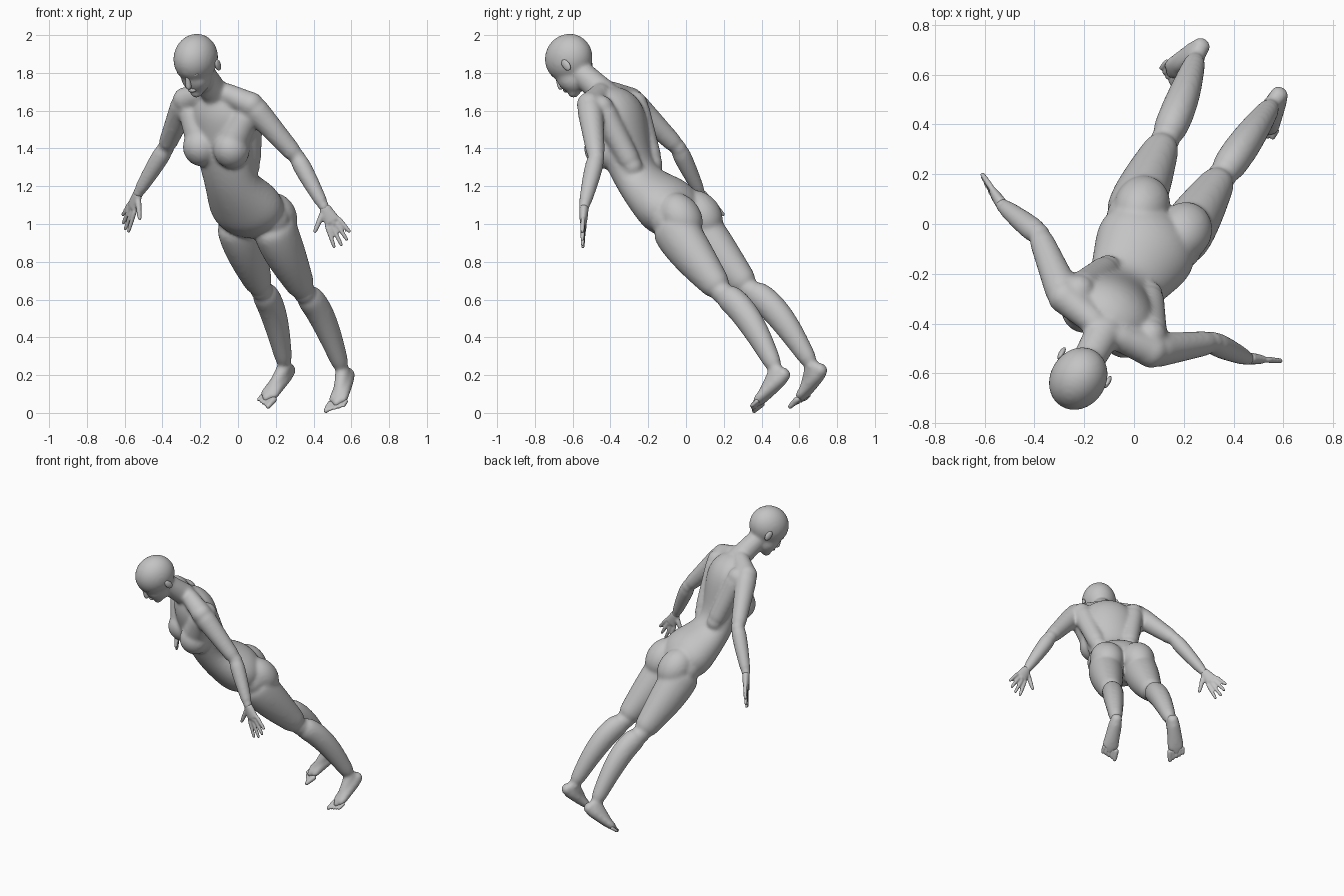
import bpy, bmesh, math
from mathutils import Vector, Matrix

old = bpy.data.objects.get("Cube")
if old:
    bpy.data.objects.remove(old, do_unlink=True)

SIDES = 12
STEPS = 6
trunk = bmesh.new()   # large soft forms
detail = bmesh.new()  # hands, toes and facial features


def mix(start, end, amount):
    return start + (end - start) * amount


def loft(bm, centres, widths, depths, width_axis):
    """Skin elliptical rings set square to a path of centres."""
    rings = []
    last = len(centres) - 1
    for i, centre in enumerate(centres):
        tangent = (centres[min(i + 1, last)] - centres[max(i - 1, 0)]).normalized()
        across = (width_axis - tangent * width_axis.dot(tangent)).normalized()
        deep = tangent.cross(across)
        ring = []
        for k in range(SIDES):
            angle = math.tau * k / SIDES
            offset = across * math.cos(angle) * widths[i] + deep * math.sin(angle) * depths[i]
            ring.append(bm.verts.new(centre + offset))
        rings.append(ring)
    for lower, upper in zip(rings, rings[1:]):
        for k in range(SIDES):
            following = (k + 1) % SIDES
            bm.faces.new((lower[k], lower[following], upper[following], upper[k]))
    bm.faces.new(rings[0])
    bm.faces.new(rings[-1])


def ball(bm, centre, radii):
    """Ellipsoid."""
    place = Matrix.Translation(centre) @ Matrix.Diagonal((*radii, 1))
    bmesh.ops.create_uvsphere(bm, u_segments=16, v_segments=10, radius=1, matrix=place)


def limb(bm, start, end, thick, thin, bulge=0, bow=0, flat=(1, 1), width_axis=Vector((1, 0, 0))):
    """Tapered segment with round ends, a muscle bulge near its start and a backward bow."""
    centres, widths, depths = [], [], []
    for i in range(STEPS + 1):
        along = i / STEPS
        swell = math.sin(math.pi * along ** .7)
        width = mix(thick, thin, along) + bulge * swell
        centres.append(mix(start, end, along) + Vector((0, bow * swell, 0)))
        widths.append(width)
        depths.append(width * mix(*flat, along))
    loft(bm, centres, widths, depths, width_axis)
    for point, radius, squash in ((start, thick, flat[0]), (end, thin, flat[1])):
        ball(bm, point, [radius * min(1, squash) * .94] * 3)


# Joints of the left side
shoulder = Vector((.205, .02, 1.875))
elbow = Vector((.41, -.03, 1.57))
wrist = Vector((.58, -.175, 1.365))
hip = Vector((.11, -.06, 1.14))
knee = Vector((.135, -.055, .63))
ankle = Vector((.18, -.05, .09))
heel = Vector((.185, -.03, .045))
foot_ball = Vector((.22, -.24, .028))

# Arm with its shoulder slope, chest muscle and back muscle
limb(trunk, Vector((.03, .04, 1.94)), shoulder, .055, .07)
limb(trunk, shoulder, elbow, .075, .049)
limb(trunk, elbow, wrist, .049, .033, bulge=.006)
limb(trunk, Vector((.18, 0, 1.83)), Vector((.1, -.1, 1.72)), .07, .09)
limb(trunk, Vector((.17, .05, 1.83)), Vector((.1, -.05, 1.5)), .07, .06)

# Palm, its broad side facing forward and in
reach = (Vector((.69, -.257, 1.19)) - wrist).normalized()
inward = Vector((-.8, -.6, 0))
spread = (inward - reach * inward.dot(reach)).normalized()
knuckles = wrist + reach * .1
limb(detail, wrist, knuckles, .031, .047, flat=(.8, .4), width_axis=spread)

# Four fingers, the middle one longest, and the thumb
for i in range(4):
    step = 1.5 - i
    root = knuckles + spread * step * .025
    length = .12 - .01 * (i - 1) ** 2
    limb(detail, root, root + (reach + spread * step * .12) * length, .0135, .011)
thumb_root = wrist + reach * .03 + spread * .025
limb(detail, thumb_root, thumb_root + (reach * .6 + spread * .8) * .1, .018, .012)

# Leg
limb(trunk, hip, knee, .11, .066, bulge=.018, bow=-.01, flat=(1.15, 1.1))
limb(trunk, knee, ankle, .066, .041, bulge=.014, bow=.04, flat=(1.1, 1.1))

# Foot with its instep
limb(trunk, heel, foot_ball, .043, .06, flat=(1.1, .45))
limb(trunk, ankle, mix(heel, foot_ball, .8), .042, .032)

# Toes, largest on the inside
for i in range(5):
    root = foot_ball + Vector((.021 * (i - 2) - .002, .007 * i, -.008))
    radius = .018 if i == 0 else .013
    limb(detail, root, root + Vector((.005, .005 * i - .06, .002)), radius, radius * .8)

# Breast and buttock
ball(trunk, (.095, -.135, 1.685), (.1, .1, .104))
ball(trunk, (.1, 0, 1.11), (.115, .11, .14))

# Brow, cheek and ear
ball(detail, (.036, -.126, 2.198), (.034, .016, .012))
ball(trunk, (.036, -.115, 2.13), (.03, .026, .032))
ball(detail, (.109, 0, 2.16), (.012, .025, .037))

# Mirror everything so far to the right side
for bm in (trunk, detail):
    copy = bmesh.ops.duplicate(bm, geom=bm.verts[:] + bm.edges[:] + bm.faces[:])
    twins = [item for item in copy["geom"] if isinstance(item, bmesh.types.BMVert)]
    bmesh.ops.scale(bm, vec=(-1, 1, 1), verts=twins)

# Torso: back position, height and half width, with a steady depth ratio
torso = [(-.05, 1.04, .1), (-.065, 1.18, .23), (-.09, 1.3, .21), (-.13, 1.45, .15),
         (-.09, 1.6, .165), (-.01, 1.75, .19), (.03, 1.85, .18), (.04, 1.95, .08)]
loft(trunk, [Vector((0, y, z)) for y, z, width in torso],
     [width for y, z, width in torso],
     [width * .74 for y, z, width in torso],
     Vector((1, 0, 0)))

# Neck and nose
limb(trunk, Vector((0, .03, 1.9)), Vector((0, -.02, 2.15)), .078, .066)
limb(detail, Vector((0, -.14, 2.19)), Vector((0, -.16, 2.135)), .012, .018)

# Skull, face, chin and lips
ball(trunk, (0, -.02, 2.215), (.117, .14, .129))
ball(trunk, (0, -.072, 2.13), (.082, .084, .095))
ball(trunk, (0, -.115, 2.06), (.036, .036, .03))
ball(detail, (0, -.143, 2.1), (.028, .018, .014))

# Plain grey skin
skin = bpy.data.materials.new("plain_grey")
skin.use_nodes = True
grey = (.55, .55, .55, 1)
skin.diffuse_color = grey
skin.node_tree.nodes["Principled BSDF"].inputs["Base Color"].default_value = grey

# Lean forward and turn to the figure's right
up = Vector((-.302, -.574, .767)).normalized()
left = Vector((.845, -.53, -.06))
left = (left - up * left.dot(up)).normalized()
pose = Matrix((left, up.cross(left), up)).transposed().to_4x4()


def finish(bm, name, voxel, softness):
    """Fuse overlapping parts into one smooth skin."""
    bmesh.ops.recalc_face_normals(bm, faces=bm.faces)
    mesh = bpy.data.meshes.new(name)
    bm.to_mesh(mesh)
    bm.free()
    mesh.materials.append(skin)
    obj = bpy.data.objects.new(name, mesh)
    bpy.context.collection.objects.link(obj)
    rounder = obj.modifiers.new("round", 'SUBSURF')
    rounder.levels = rounder.render_levels = 2
    fuse = obj.modifiers.new("fuse", 'REMESH')
    fuse.mode = 'VOXEL'
    fuse.voxel_size = voxel
    fuse.use_smooth_shade = True
    soften = obj.modifiers.new("soften", 'SMOOTH')
    soften.factor = .5
    soften.iterations = softness
    obj.matrix_world = pose
    return obj


figure = [finish(trunk, "body", .009, 18),
          finish(detail, "hands_toes_and_face_features", .006, 5)]

# Set the lowest point on the ground and centre the figure
graph = bpy.context.evaluated_depsgraph_get()
points = []
for obj in figure:
    points += [pose @ v.co for v in obj.evaluated_get(graph).to_mesh().vertices]
low = Vector([min(axis) for axis in zip(*points)])
high = Vector([max(axis) for axis in zip(*points)])
middle = (low + high) / 2
middle.z = low.z
for obj in figure:
    obj.matrix_world = Matrix.Translation(-middle) @ pose
